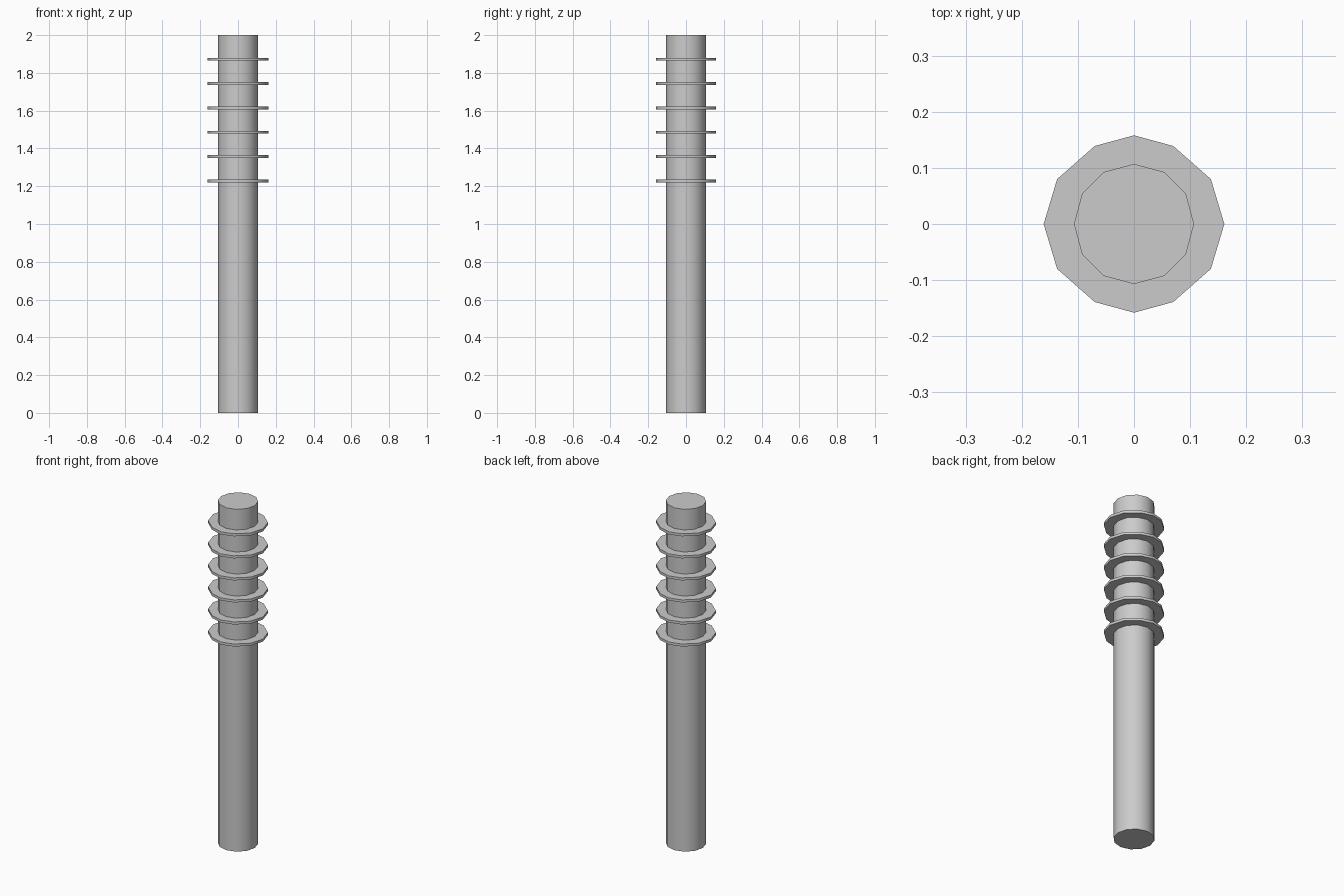
import bpy
import bmesh
import math

cube = bpy.data.objects.get("Cube")
if cube:
    bpy.data.objects.remove(cube, do_unlink=True)

GREY = (0.6, 0.6, 0.6, 1.0)
grey = bpy.data.materials.new("plain grey")
grey.use_nodes = True
grey.diffuse_color = GREY
grey.node_tree.nodes["Principled BSDF"].inputs["Base Color"].default_value = GREY


def prism(name, outline, z_low, z_high):
    """Extrude a closed outline upwards into a capped solid."""
    bm = bmesh.new()
    base = bm.faces.new([bm.verts.new((x, y, z_low)) for x, y in outline])
    top = bmesh.ops.extrude_face_region(bm, geom=[base], use_keep_orig=True)
    verts = [g for g in top["geom"] if isinstance(g, bmesh.types.BMVert)]
    bmesh.ops.translate(bm, vec=(0, 0, z_high - z_low), verts=verts)
    bmesh.ops.recalc_face_normals(bm, faces=bm.faces)
    mesh = bpy.data.meshes.new(name)
    bm.to_mesh(mesh)
    bm.free()
    mesh.materials.append(grey)
    obj = bpy.data.objects.new(name, mesh)
    bpy.context.collection.objects.link(obj)
    bpy.ops.object.select_all(action="DESELECT")
    obj.select_set(True)
    bpy.context.view_layer.objects.active = obj
    bpy.ops.object.shade_smooth_by_angle(angle=math.radians(40))
    return obj


# Shaft: a twelve-sided post
SIDES = 12
shaft_outline = [(0.107 * math.cos(math.tau * i / SIDES),
                  0.107 * math.sin(math.tau * i / SIDES)) for i in range(SIDES)]
prism("shaft", shaft_outline, 0, 2)

# Rings: thin twelve-sided plates, one quarter outline mirrored round
quarter = [(0.161, 0), (0.137, 0.08), (0.07, 0.139), (0, 0.158)]
half = quarter + [(-x, y) for x, y in quarter[-2::-1]]
ring_outline = half + [(x, -y) for x, y in half[-2:0:-1]]
THICKNESS = 0.015
for i in range(6):
    z = 1.228 + 0.1288 * i
    prism(f"ring_{i + 1}", ring_outline, z - THICKNESS / 2, z + THICKNESS / 2)
